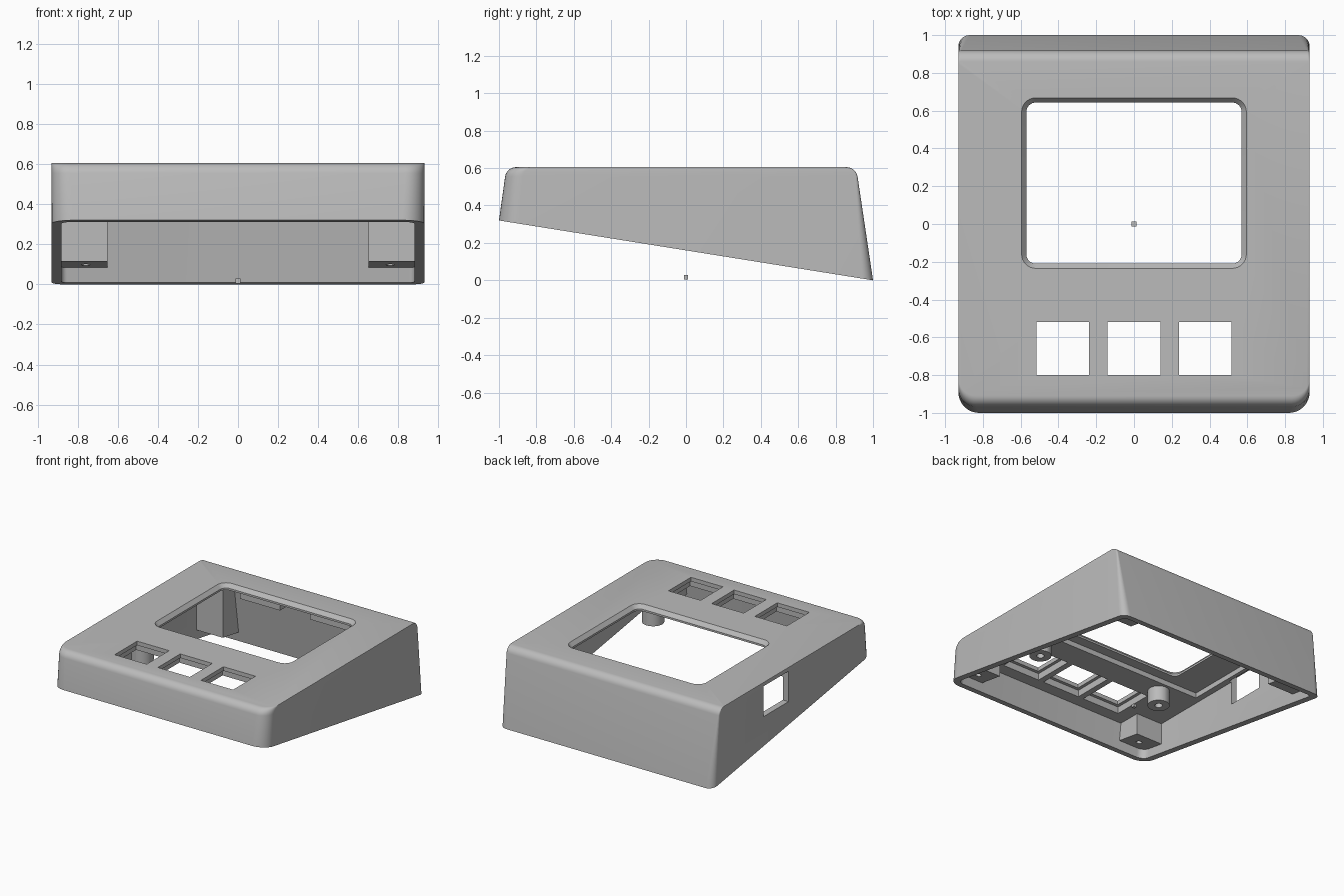
import bpy
import bmesh
import math

if "Cube" in bpy.data.objects:
    bpy.data.objects.remove(bpy.data.objects["Cube"], do_unlink=True)

grey = bpy.data.materials.new("plain grey")
grey.use_nodes = True
colour = (0.5, 0.5, 0.5, 1)
grey.diffuse_color = colour
grey.node_tree.nodes["Principled BSDF"].inputs["Base Color"].default_value = colour

TOP = 0.605       # height of the flat top
CEIL = 0.52       # underside of the top panel
WALL = 0.05
FILLET = 0.05


def base(y):
    """Height of the sloping bottom plane."""
    return 0.16 - 0.16 * y


def ring(x0, x1, y0, y1, z, front_r=0, back_r=0, steps=8):
    """Rounded rectangle; z is a height or a function of y."""
    pts = []
    corners = [(x1, y1, -1, -1, back_r, 0), (x0, y1, 1, -1, back_r, 90),
               (x0, y0, 1, 1, front_r, 180), (x1, y0, -1, 1, front_r, 270)]
    for cx, cy, sx, sy, r, start in corners:
        for i in range(steps + 1 if r else 1):
            a = math.radians(start + 90 * i / steps)
            y = cy + sy * r + r * math.sin(a)
            pts.append((cx + sx * r + r * math.cos(a), y, z(y) if callable(z) else z))
    return pts


def loft(name, rings):
    """Closed solid skinned over rings of equal length."""
    bm = bmesh.new()
    loops = [[bm.verts.new(p) for p in r] for r in rings]
    n = len(loops[0])
    for lo, hi in zip(loops, loops[1:]):
        for i in range(n):
            j = (i + 1) % n
            bm.faces.new((lo[i], lo[j], hi[j], hi[i]))
    bm.faces.new(loops[0][::-1])
    bm.faces.new(loops[-1])
    bmesh.ops.recalc_face_normals(bm, faces=bm.faces)
    mesh = bpy.data.meshes.new(name)
    bm.to_mesh(mesh)
    bm.free()
    mesh.materials.append(grey)
    ob = bpy.data.objects.new(name, mesh)
    bpy.context.collection.objects.link(ob)
    return ob


def box(name, x0, x1, y0, y1, z0, z1):
    return loft(name, [ring(x0, x1, y0, y1, z) for z in (z0, z1)])


def cylinder(name, x, y, r, z0, z1):
    return loft(name, [ring(x - r, x + r, y - r, y + r, z, r * 0.999, r * 0.999)
                       for z in (z0, z1)])


def cut(ob, cutter):
    """Subtract the cutter, then discard it."""
    cutter.hide_render = True
    mod = ob.modifiers.new("cut", "BOOLEAN")
    mod.operation = "DIFFERENCE"
    mod.solver = "EXACT"
    mod.object = cutter
    bpy.context.view_layer.objects.active = ob
    bpy.ops.object.modifier_apply(modifier=mod.name)
    bpy.data.objects.remove(cutter, do_unlink=True)


def front(z):
    return -1 + 0.14 * (z - 0.32)


def back(z):
    return 1 - 0.149 * z


# Outer shell: drafted front and back, rounded top edges
rings = [ring(-0.93, 0.93, -1, 1, base, 0.11, 0.06)]
for k in range(7):
    a = math.radians(15 * k)
    z = TOP - FILLET + FILLET * math.sin(a)
    s = FILLET * (1 - math.cos(a))
    rings.append(ring(-0.93, 0.93, front(z) + s, back(z) - s, z, 0.095, 0.012))
shell = loft("case_shell", rings)

# Hollow interior
inner = 0.93 - WALL
cut(shell, loft("cavity", [
    ring(-inner, inner, -1 + WALL, 1 - WALL, lambda y: base(y) - 0.02, 0.06, 0.03),
    ring(-inner, inner, front(CEIL) + WALL, back(CEIL) - WALL, CEIL, 0.06, 0.01)]))

# Display recess under the top panel, and chamfered window
cut(shell, box("display_recess", -0.83, 0.83, -0.29, 0.76, 0.4, 0.56))


def window(grow, z):
    return ring(-0.57 - grow, 0.57 + grow, -0.21 - grow, 0.643 + grow, z,
                0.05 + grow, 0.05 + grow)


cut(shell, loft("window", [window(0, 0.4), window(0, 0.575),
                           window(0.025, TOP), window(0.025, 0.7)]))

# Three key openings, each with a wider pocket below
for x in (-0.377, 0, 0.377):
    cut(shell, box("key_opening", x - 0.14, x + 0.14, -0.8, -0.52, 0.4, 0.7))
    cut(shell, box("key_pocket", x - 0.165, x + 0.165, -0.825, -0.495, 0.4, 0.573))

# Side port
cut(shell, box("side_port", -1, -0.86, 0.05, 0.36, 0.335, 0.575))

parts = [shell]

# Corner screw blocks and display posts, mirrored left and right
for side, word in ((1, "left"), (-1, "right")):
    xs = sorted((side * 0.65, side * 0.89))
    for y0, y1, t0, t1, end in ((0.74, 0.96, 0.74, 0.89, "back"),
                                (-0.96, -0.74, -0.94, -0.74, "front")):
        block = loft(f"{end}_{word}_screw_block", [
            ring(*xs, y0, y1, lambda y: base(y) + 0.073),
            ring(*xs, t0, t1, 0.565)])
        y = (y0 + y1) / 2
        cut(block, cylinder("screw_hole", side * 0.76, y, 0.022, base(y) - 0.1, base(y) + 0.2))
        parts.append(block)
    post = cylinder(f"{word}_post", side * 0.56, -0.39, 0.08, 0.4, 0.54)
    cut(post, cylinder("post_hole", side * 0.56, -0.39, 0.028, 0.3, 0.5))
    parts.append(post)
    # Ledge behind the window
    xs = sorted((side * 0.13, side * 0.48))
    parts.append(box(f"{word}_display_ledge", *xs, 0.71, 0.79, 0.48, 0.525))

# Small loose cube at the centre
parts.append(box("centre_cube", -0.012, 0.012, -0.012, 0.012, 0.004, 0.028))

# Smooth shading with sharp edges kept
bpy.ops.object.select_all(action="DESELECT")
for ob in parts:
    ob.select_set(True)
bpy.context.view_layer.objects.active = shell
bpy.ops.object.shade_smooth_by_angle(angle=math.radians(30))
